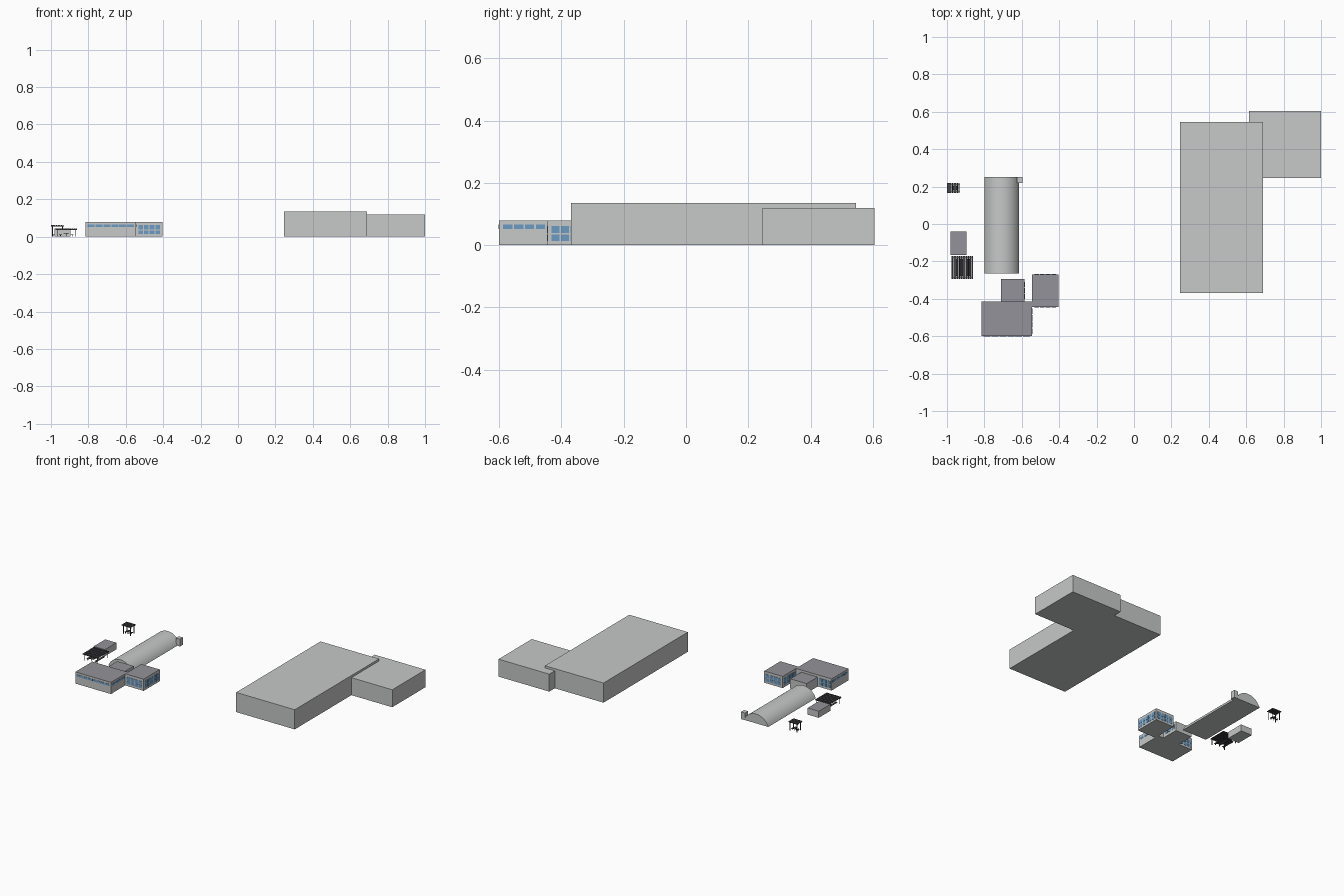
import bpy, bmesh, math

if "Cube" in bpy.data.objects:
    bpy.data.objects.remove(bpy.data.objects["Cube"])


def material(name, rgb):
    m = bpy.data.materials.new(name)
    m.diffuse_color = (*rgb, 1)
    m.use_nodes = True
    m.node_tree.nodes["Principled BSDF"].inputs["Base Color"].default_value = m.diffuse_color
    return m


WALL = material("light_grey_wall", (0.57, 0.58, 0.58))
ROOF = material("slate_roof", (0.29, 0.29, 0.32))
DARK = material("charcoal_timber", (0.06, 0.06, 0.07))
GLASS = material("blue_glass", (0.15, 0.33, 0.55))


def add_box(bm, x0, x1, y0, y1, z0, z1):
    vs = [bm.verts.new((x, y, z)) for z in (z0, z1)
          for x, y in ((x0, y0), (x1, y0), (x1, y1), (x0, y1))]
    for f in ((3, 2, 1, 0), (4, 5, 6, 7), (0, 1, 5, 4), (1, 2, 6, 5), (2, 3, 7, 6), (3, 0, 4, 7)):
        bm.faces.new([vs[i] for i in f])


def finish(bm, name, *mats):
    me = bpy.data.meshes.new(name)
    bm.to_mesh(me)
    bm.free()
    for m in mats:
        me.materials.append(m)
    ob = bpy.data.objects.new(name, me)
    bpy.context.collection.objects.link(ob)
    return ob


def boxes(name, mat, dims):
    bm = bmesh.new()
    for d in dims:
        add_box(bm, *d)
    return finish(bm, name, mat)


def building(name, x0, x1, y0, y1, h):
    """Plain block with a slate top face."""
    bm = bmesh.new()
    add_box(bm, x0, x1, y0, y1, 0, h)
    bm.normal_update()
    for f in bm.faces:
        f.material_index = 1 if f.normal.z > 0.5 else 0
    return finish(bm, name, WALL, ROOF)


def windows(name, side, wall, a0, a1, count, rows, gap=0.005):
    """Row(s) of thin panes on the wall plane facing the given side."""
    t, step, dims = 0.0015, (a1 - a0 + gap) / count, []
    lo, hi = wall - t, wall + t
    for z0, z1 in rows:
        for i in range(count):
            a = a0 + i * step
            b = a + step - gap
            dims.append((a, b, lo, hi, z0, z1) if side == "y" else (lo, hi, a, b, z0, z1))
    boxes(name, GLASS, dims)


# large warehouse and its annex
boxes("warehouse", WALL, [(0.245, 0.69, -0.37, 0.545, 0, 0.135)])
boxes("warehouse_annex", WALL, [(0.615, 1.0, 0.245, 0.605, 0, 0.12)])

# barrel-roofed hall: circular segment extruded along y
half, rise, cx, n = 0.0925, 0.064, -0.7075, 24
r = (half ** 2 + rise ** 2) / (2 * rise)
ang = math.asin(half / r)
bm = bmesh.new()
ring = []
for i in range(n + 1):
    t = ang - 2 * ang * i / n
    ring.append(bm.verts.new((cx + r * math.sin(t), -0.265, r * math.cos(t) - r + rise)))
face = bm.faces.new(ring)
out = bmesh.ops.extrude_face_region(bm, geom=[face])
for v in out["geom"]:
    if isinstance(v, bmesh.types.BMVert):
        v.co.y = 0.25
bmesh.ops.recalc_face_normals(bm, faces=bm.faces)
barrel = finish(bm, "barrel_hall", WALL)
bpy.context.view_layer.objects.active = barrel
barrel.select_set(True)
bpy.ops.object.shade_smooth_by_angle(angle=math.radians(30))
boxes("barrel_hall_booth", WALL, [(-0.625, -0.595, 0.22, 0.252, 0, 0.05)])

# office blocks
building("main_office", -0.815, -0.545, -0.6, -0.415, 0.08)
building("side_office", -0.545, -0.405, -0.445, -0.27, 0.08)
building("link_block", -0.71, -0.585, -0.415, -0.295, 0.065)

strip = [(0.052, 0.066)]
double = [(0.014, 0.034), (0.039, 0.062)]
windows("main_front_windows", "y", -0.6, -0.805, -0.555, 6, strip)
windows("main_right_windows", "x", -0.545, -0.588, -0.452, 4, strip)
windows("main_left_windows", "x", -0.815, -0.588, -0.427, 4, strip)
windows("main_back_windows", "y", -0.415, -0.805, -0.72, 3, double)
windows("side_front_windows", "y", -0.445, -0.533, -0.417, 4, double)
windows("side_back_windows", "y", -0.27, -0.533, -0.417, 4, double)
windows("side_right_windows", "x", -0.405, -0.432, -0.283, 5, double)
windows("side_left_windows", "x", -0.545, -0.405, -0.283, 4, double)
windows("link_right_windows", "x", -0.585, -0.40, -0.31, 3, [(0.02, 0.05)])

# small shed
building("shed", -0.98, -0.895, -0.165, -0.04, 0.045)


def shelter(name, x0, x1, y0, y1, h, slats):
    """Slatted roof on posts with a table and two benches below."""
    p, s = 0.004, (x1 - x0) / slats
    roof = [(x0 + i * s, x0 + (i + 0.8) * s, y0, y1, h - 0.004, h) for i in range(slats)]
    beams = [(x0, x1, y, y + p, h - 0.008, h - 0.004) for y in (y0 + 0.006, y1 - 0.01)]
    posts = [(x, x + p, y, y + p, 0, h - 0.008)
             for x in (x0 + 0.006, x1 - 0.01) for y in (y0 + 0.006, y1 - 0.01)]
    boxes(name + "_roof", DARK, roof + beams)
    boxes(name + "_posts", DARK, posts)
    mx, q = (x0 + x1) / 2, (x1 - x0) / 8
    ya, yb = y0 + 0.016, y1 - 0.016
    seats = [(mx - q, mx + q, ya, yb, 0.016, 0.019)]
    for c in (mx - 2.2 * q, mx + 2.2 * q):
        seats.append((c - q / 2, c + q / 2, ya, yb, 0.008, 0.011))
    for c, top in ((mx, 0.016), (mx - 2.2 * q, 0.008), (mx + 2.2 * q, 0.008)):
        for y in (ya + 0.003, yb - 0.006):
            seats.append((c - 0.0015, c + 0.0015, y, y + 0.003, 0, top))
    boxes(name + "_table_and_benches", DARK, seats)


# open timber shelters
shelter("pergola", -0.975, -0.86, -0.295, -0.17, 0.045, 12)
shelter("gazebo", -1.0, -0.93, 0.165, 0.22, 0.062, 8)
